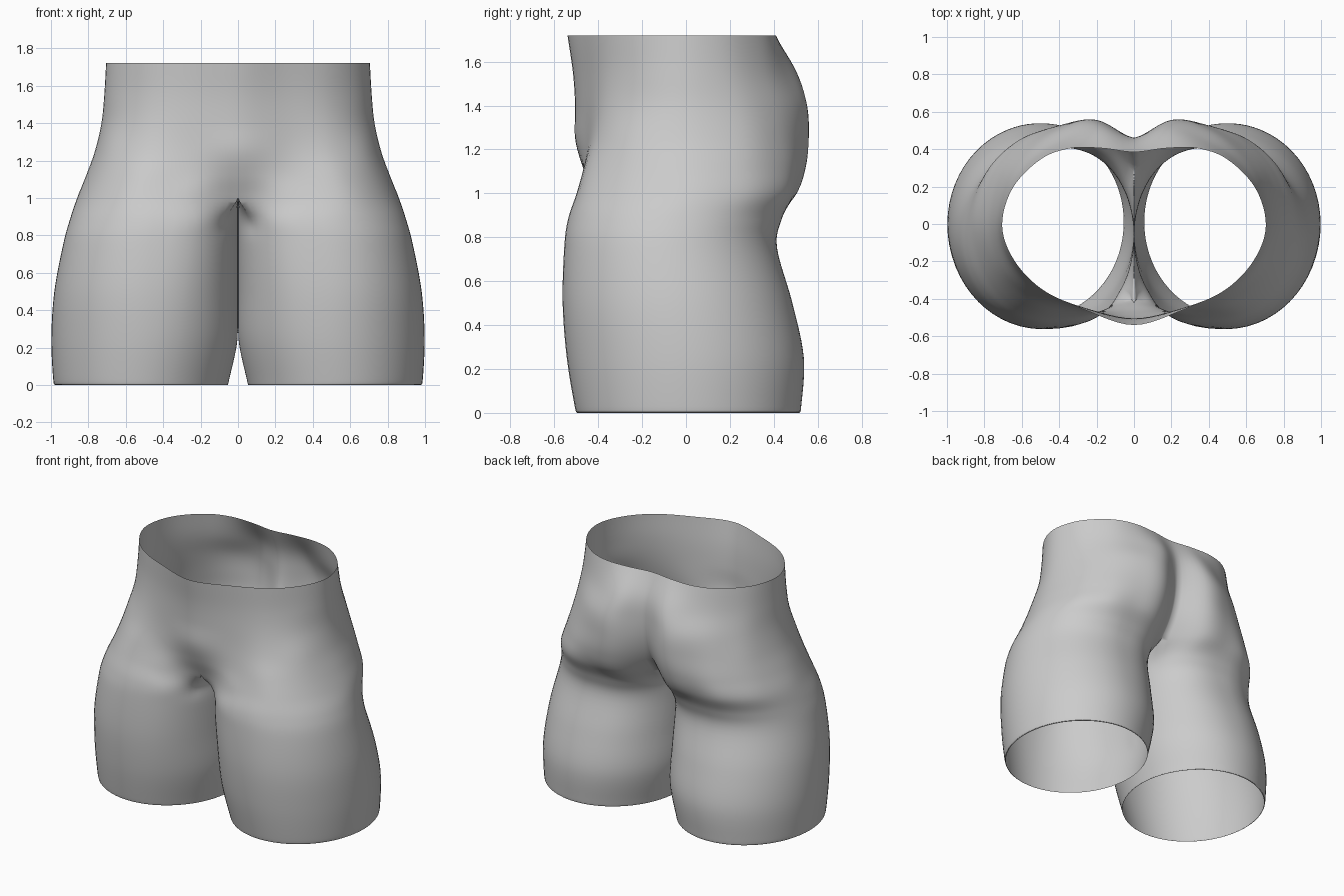
import bpy, bmesh, math
from mathutils import Vector

if "Cube" in bpy.data.objects:
    bpy.data.objects.remove(bpy.data.objects["Cube"])

# Leg rings: height, inner x, outer x, front y, back y, inner roundness
LEGS = [
    (0.00, .055, .978, -.497, .517, 1.0),
    (0.03, .047, .988, -.507, .525, 1.0),
    (0.25, .002, .998, -.543, .537, 0.95),
    (0.50, .001, .982, -.562, .485, 0.85),
    (0.75, .001, .935, -.555, .415, 0.75),
    (0.88, .001, .900, -.538, .435, 0.65),
]
# Angles round a leg: ten outer points (front to back), then three inner ones
ANGLES = [220, 250, 290, 325, 360, 395, 430, 455, 480, 510, 527, 542, 560, 580]

# Hip arcs: height, cleft sharpness, then points from front centre to back centre
HIPS = [
    (1.00, 1.0, [(0, -.42), (.28, -.490), (.58, -.475), (.78, -.29), (.860, 0),
                 (.785, .28), (.61, .450), (.41, .495), (.20, .485), (0, .30)]),
    (1.12, 1.0, [(0, -.47), (.27, -.465), (.54, -.445), (.73, -.28), (.812, -.01),
                 (.75, .27), (.59, .450), (.40, .525), (.20, .535), (0, .39)]),
    (1.25, 0.9, [(0, -.505), (.26, -.455), (.51, -.405), (.69, -.26), (.765, -.01),
                 (.71, .26), (.57, .430), (.39, .525), (.20, .555), (0, .44)]),
    (1.40, 0.5, [(0, -.505), (.26, -.450), (.50, -.370), (.66, -.22), (.730, -.01),
                 (.68, .23), (.55, .400), (.38, .510), (.20, .550), (0, .46)]),
    (1.55, 0.2, [(0, -.515), (.26, -.450), (.49, -.355), (.65, -.20), (.715, -.01),
                 (.665, .20), (.53, .360), (.36, .455), (.18, .505), (0, .45)]),
    (1.72, 0.0, [(0, -.54), (.26, -.460), (.49, -.350), (.64, -.195), (.705, -.01),
                 (.65, .19), (.50, .345), (.34, .405), (.17, .405), (0, .385)]),
]
STEPS = 6      # samples between points round a ring
ROWS = 6       # samples between rings


def spline(a, b, c, d, t):
    return 0.5 * (2 * b + (c - a) * t + (2 * a - 5 * b + 4 * c - d) * t * t
                  + (3 * b - a - 3 * c + d) * t ** 3)


def leg_ring(z, x0, x1, y0, y1, power):
    ring = []
    for a, b in zip(ANGLES, ANGLES[1:]):
        for k in range(STEPS):
            t = math.radians(a + (b - a) * k / STEPS)
            c = math.cos(t)
            if c < 0:
                c = -abs(c) ** power
            ring.append(Vector(((x0 + x1) / 2 + (x1 - x0) / 2 * c,
                                (y0 + y1) / 2 + (y1 - y0) / 2 * math.sin(t), z)))
    return ring


def flip(p):
    return Vector((-p.x, p.y, p.z))


def hip_arc(z, sharp, xy):
    pts = [Vector((x, y, z)) for x, y in xy]
    crease = 2 * pts[-1] - pts[-2]
    ends = [flip(pts[1])] + pts + [flip(pts[-2]).lerp(crease, sharp)]
    arc = [spline(*ends[i:i + 4], k / STEPS)
           for i in range(len(pts) - 1) for k in range(STEPS)]
    return arc + [pts[-1]]


def loft_column(points):
    """Smooth a vertical run of points."""
    p = [2 * points[0] - points[1]] + points + [2 * points[-1] - points[-2]]
    out = [spline(*p[i:i + 4], k / ROWS)
           for i in range(len(points) - 1) for k in range(ROWS)]
    return out + [points[-1]]


legs = [leg_ring(*r) for r in LEGS]
hips = [hip_arc(*r) for r in HIPS]
n_ring, n_arc = len(legs[0]), len(hips[0])

# Outer columns run to the waist, inner thigh columns end on the crotch seam
columns = []
for j in range(n_ring):
    col = [ring[j] for ring in legs]
    if j < n_arc:
        col += [arc[j] for arc in hips]
    else:
        t = (j - n_arc + 1) / (n_ring - n_arc + 1)
        seam = hips[0][-1].lerp(hips[0][0], t)
        seam.z -= 0.03 * math.sin(math.pi * t)
        col.append(seam)
    columns.append(loft_column(col))

bm = bmesh.new()
verts = []
for col in columns:
    for p in col:
        p.x = max(p.x, 0.001 if p.z < 0.93 else 0.0)
    verts.append([bm.verts.new(p) for p in col])
for j in range(n_ring):
    a, b = verts[j], verts[(j + 1) % n_ring]
    for i in range(min(len(a), len(b)) - 1):
        bm.faces.new((a[i], b[i], b[i + 1], a[i + 1]))
bmesh.ops.recalc_face_normals(bm, faces=bm.faces)
# Outer side faces outwards
probe = max(bm.faces, key=lambda f: f.calc_center_median().x)
if probe.normal.x < 0:
    bmesh.ops.reverse_faces(bm, faces=bm.faces)

mesh = bpy.data.meshes.new("hips_and_thighs")
bm.to_mesh(mesh)
bm.free()
body = bpy.data.objects.new("hips_and_thighs", mesh)
bpy.context.collection.objects.link(body)

grey = bpy.data.materials.new("plain grey")
grey.diffuse_color = (0.6, 0.6, 0.6, 1)
grey.use_nodes = True
grey.node_tree.nodes["Principled BSDF"].inputs["Base Color"].default_value = grey.diffuse_color
mesh.materials.append(grey)

# Other half
mirror = body.modifiers.new("mirror", 'MIRROR')
mirror.use_axis[0] = True
mirror.merge_threshold = 0.0003

bpy.context.view_layer.objects.active = body
body.select_set(True)
bpy.ops.object.shade_smooth_by_angle(angle=math.radians(60))
